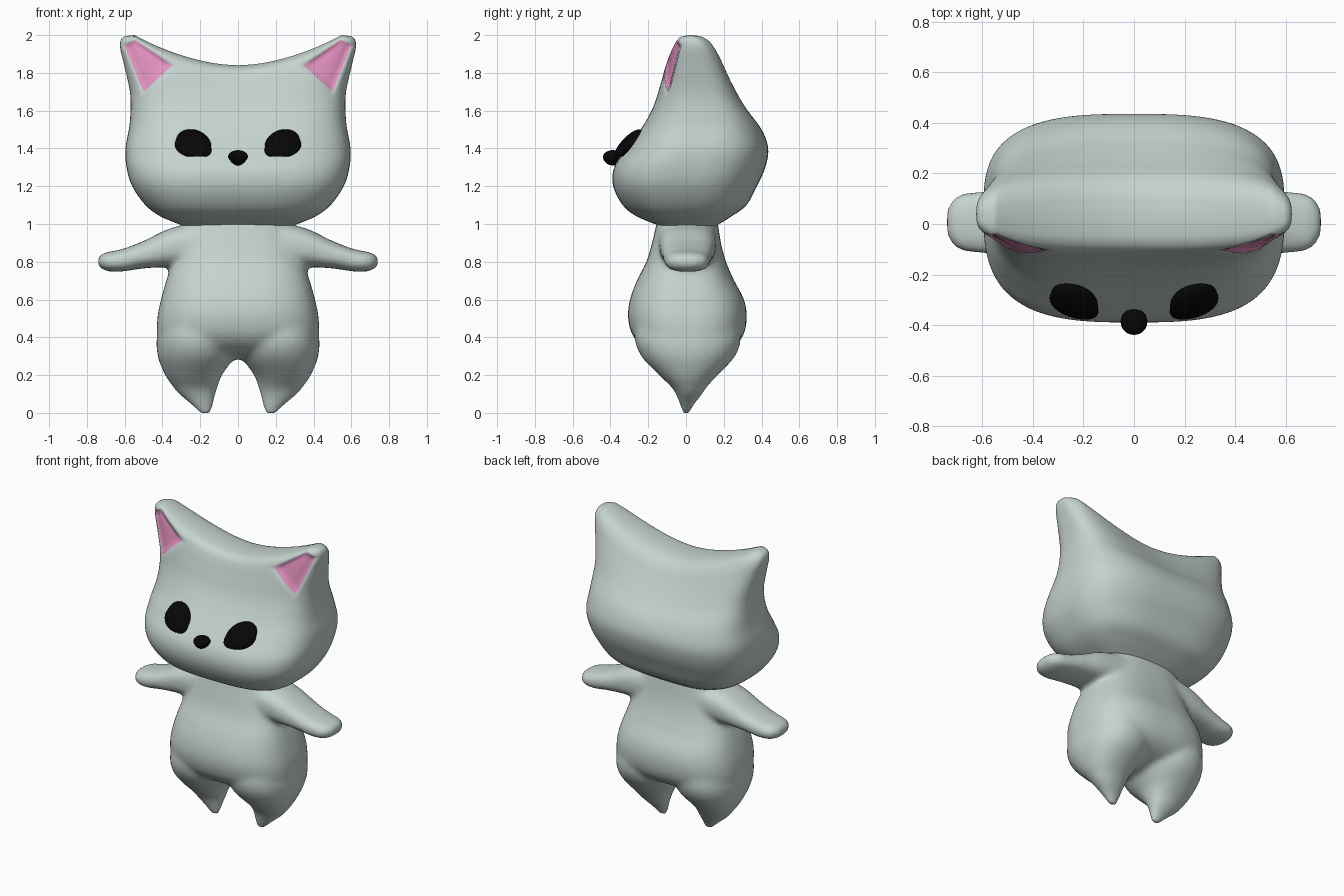
import bpy, bmesh, math
from mathutils import Vector, Matrix
from mathutils.bvhtree import BVHTree

if "Cube" in bpy.data.objects:
    bpy.data.objects.remove(bpy.data.objects["Cube"], do_unlink=True)


def material(name, color):
    mat = bpy.data.materials.new(name)
    mat.use_nodes = True
    mat.diffuse_color = (*color, 1)
    mat.node_tree.nodes["Principled BSDF"].inputs["Base Color"].default_value = (*color, 1)
    return mat


FUR = material("pale grey green", (0.56, 0.65, 0.62))
PINK = material("ear pink", (0.78, 0.29, 0.53))
BLACK = material("eye black", (0.002, 0.002, 0.002))


def smoothstep(v):
    v = min(1, max(0, v))
    return v * v * (3 - 2 * v)


def finish(bm, name, mat):
    bmesh.ops.recalc_face_normals(bm, faces=bm.faces)
    for face in bm.faces:
        face.smooth = True
    mesh = bpy.data.meshes.new(name)
    bm.to_mesh(mesh)
    bm.free()
    mesh.materials.append(mat)
    obj = bpy.data.objects.new(name, mesh)
    bpy.context.collection.objects.link(obj)
    return obj


def refine(rows, steps):
    """Smooth interpolation between the key cross-sections."""
    out = []
    last = len(rows) - 1
    for i in range(last):
        p0, p1, p2, p3 = (rows[min(last, max(0, i + k))] for k in (-1, 0, 1, 2))
        for s in range(steps):
            t = s / steps
            out.append([b + 0.5 * t * (c - a + t * (2*a - 5*b + 4*c - d + t * (3*(b - c) + d - a)))
                        for a, b, c, d in zip(p0, p1, p2, p3)])
    return out + [list(rows[-1])]


def loft(bm, rows, place, power, sides=64, steps=5):
    """Rows are (position, a low, a high, b low, b high) of rounded sections."""
    rings = []
    for pos, a0, a1, b0, b1 in refine(rows, steps):
        ring = []
        for k in range(sides):
            ang = 2 * math.pi * k / sides
            c, s = math.cos(ang), math.sin(ang)
            u = math.copysign(abs(c) ** (2 / power), c)
            v = math.copysign(abs(s) ** (2 / power), s)
            ring.append(bm.verts.new(place(pos, (a0 + a1 + u * (a1 - a0)) / 2,
                                           (b0 + b1 + v * (b1 - b0)) / 2)))
        rings.append(ring)
    for low, high in zip(rings, rings[1:]):
        for k in range(sides):
            n = (k + 1) % sides
            bm.faces.new((low[k], low[n], high[n], high[k]))
    # Close each end with strips across, so a curved rim stays curved
    for ring in (rings[0], rings[-1]):
        for k in range(sides // 2):
            corners = (ring[k], ring[k + 1], ring[-k - 1], ring[-k])
            bm.faces.new(list(dict.fromkeys(corners)))


def symmetric(rows):
    return [(z, -w, w, f, b) for z, w, f, b in rows]


# Head: stacked sections whose upper corners are pulled up into ears
head_rows = symmetric([
    (0.99, 0.29, -0.14, 0.16), (1.04, 0.41, -0.26, 0.24), (1.1, 0.49, -0.335, 0.32),
    (1.2, 0.56, -0.385, 0.375), (1.3, 0.59, -0.38, 0.42), (1.4, 0.595, -0.315, 0.435),
    (1.5, 0.573, -0.24, 0.4), (1.6, 0.57, -0.18, 0.32), (1.7, 0.6, -0.142, 0.25),
    (1.77, 0.622, -0.118, 0.205), (1.81, 0.622, -0.096, 0.165), (1.832, 0.602, -0.06, 0.115),
    (1.84, 0.55, -0.01, 0.06)])
ear_outline = [Vector(p) for p in ((0.6, 1.945), (0.545, 1.975), (0.35, 1.84), (0.5, 1.7))]


def head_point(z, x, y):
    lift = 0.16 * min(1, abs(x) / 0.55) ** 1.8
    return Vector((x, y, z + lift * smoothstep((z - 1.35) / 0.49)))


def ear_depth(p):
    """How far a point lies inside the ear outline."""
    q = Vector((abs(p.x), p.z))
    return min((b - a).normalized().cross(q - a)
               for a, b in zip(ear_outline, ear_outline[1:] + ear_outline[:1]))


bm = bmesh.new()
loft(bm, head_rows, head_point, 3, sides=128, steps=6)
for v in bm.verts:
    if v.co.y < 0.03:
        v.co.y += 0.022 * smoothstep((ear_depth(v.co) + 0.015) / 0.035)
bmesh.ops.recalc_face_normals(bm, faces=bm.faces)
surface = BVHTree.FromBMesh(bm)
finish(bm, "head", FUR)

# Inner ears: thin patches laid on the hollows
for side, label in ((1, "left"), (-1, "right")):
    bm = bmesh.new()
    n = 14
    grid = []
    for i in range(n + 1):
        for j in range(n + 1):
            a, b, c, d = ear_outline
            q = a.lerp(b, i / n).lerp(d.lerp(c, i / n), j / n)
            start = Vector((side * q.x, -1, q.y))
            hit = surface.ray_cast(start, Vector((0, 1, 0)))[0]
            if hit is None:
                hit = surface.find_nearest(Vector((start.x, 0, q.y)))[0]
            grid.append(bm.verts.new(hit - Vector((0, 0.006, 0))))
    for i in range(n):
        for j in range(n):
            k = i * (n + 1) + j
            bm.faces.new((grid[k], grid[k + 1], grid[k + n + 2], grid[k + n + 1]))
    inner = finish(bm, label + "_inner_ear", PINK)
    if sum(p.normal.y for p in inner.data.polygons) > 0:
        inner.data.flip_normals()

# Body: torso, legs and arms fused into one soft skin
torso_rows = symmetric([
    (0.285, 0.1, -0.06, 0.07), (0.33, 0.34, -0.2, 0.22), (0.4, 0.422, -0.277, 0.298),
    (0.5, 0.427, -0.307, 0.322), (0.6, 0.408, -0.297, 0.307), (0.7, 0.38, -0.26, 0.255),
    (0.8, 0.345, -0.21, 0.212), (0.9, 0.32, -0.18, 0.185), (1.03, 0.27, -0.15, 0.165)])
leg_rows = [
    (-0.01, 0.142, 0.198, -0.016, 0.016), (0.04, 0.132, 0.245, -0.03, 0.04),
    (0.1, 0.118, 0.313, -0.054, 0.086), (0.14, 0.107, 0.346, -0.08, 0.112),
    (0.2, 0.085, 0.386, -0.142, 0.168), (0.3, 0.02, 0.425, -0.237, 0.26),
    (0.4, 0.01, 0.43, -0.272, 0.29), (0.5, 0.05, 0.4, -0.24, 0.255),
    (0.6, 0.1, 0.34, -0.12, 0.13)]
arm_rows = [
    (0.15, 0.79, 1.02, -0.15, 0.165), (0.35, 0.775, 0.98, -0.14, 0.158),
    (0.5, 0.765, 0.91, -0.125, 0.14), (0.62, 0.748, 0.865, -0.115, 0.128),
    (0.7, 0.752, 0.85, -0.098, 0.112), (0.742, 0.78, 0.825, -0.045, 0.06)]
bm = bmesh.new()
loft(bm, torso_rows, lambda z, x, y: (x, y, z), 2.7)
for side in (1, -1):
    loft(bm, leg_rows, lambda z, x, y: (side * x, y, z), 2.2)
    loft(bm, arm_rows, lambda x, z, y: (side * x, y, z), 2.6)
body = finish(bm, "body", FUR)
remesh = body.modifiers.new("fuse", "REMESH")
remesh.mode = "VOXEL"
remesh.voxel_size = 0.015
remesh.use_smooth_shade = True
soften = body.modifiers.new("soften", "SMOOTH")
soften.factor = 0.5
soften.iterations = 14


def ball(name, shape, transform, floor=0):
    bm = bmesh.new()
    bmesh.ops.create_uvsphere(bm, u_segments=32, v_segments=20, radius=1)
    for v in bm.verts:
        v.co = transform @ Vector(shape(*v.co))
        v.co.z = max(v.co.z, floor)
    finish(bm, name, BLACK)


# Eyes: slanted flattened ovals, fuller below, with a level lower edge
for side, label in ((1, "left"), (-1, "right")):
    ball(label + "_eye",
         lambda x, y, z: (0.096 * x * (1 - 0.3 * min(0, z)), 0.036 * y,
                          0.094 * z + 0.026 * side * x),
         Matrix.Translation((side * 0.235, -0.303, 1.425))
         @ Matrix.Rotation(side * math.radians(8), 4, "Z")
         @ Matrix.Rotation(math.radians(-42), 4, "X"), floor=1.357)

# Nose: button with a flattened top and narrower base
ball("nose",
     lambda x, y, z: (0.053 * x * (1 + 0.3 * min(0, z)), 0.052 * y,
                      0.045 * z if z < 0 else 0.036 * z),
     Matrix.Translation((0, -0.387, 1.355)))
